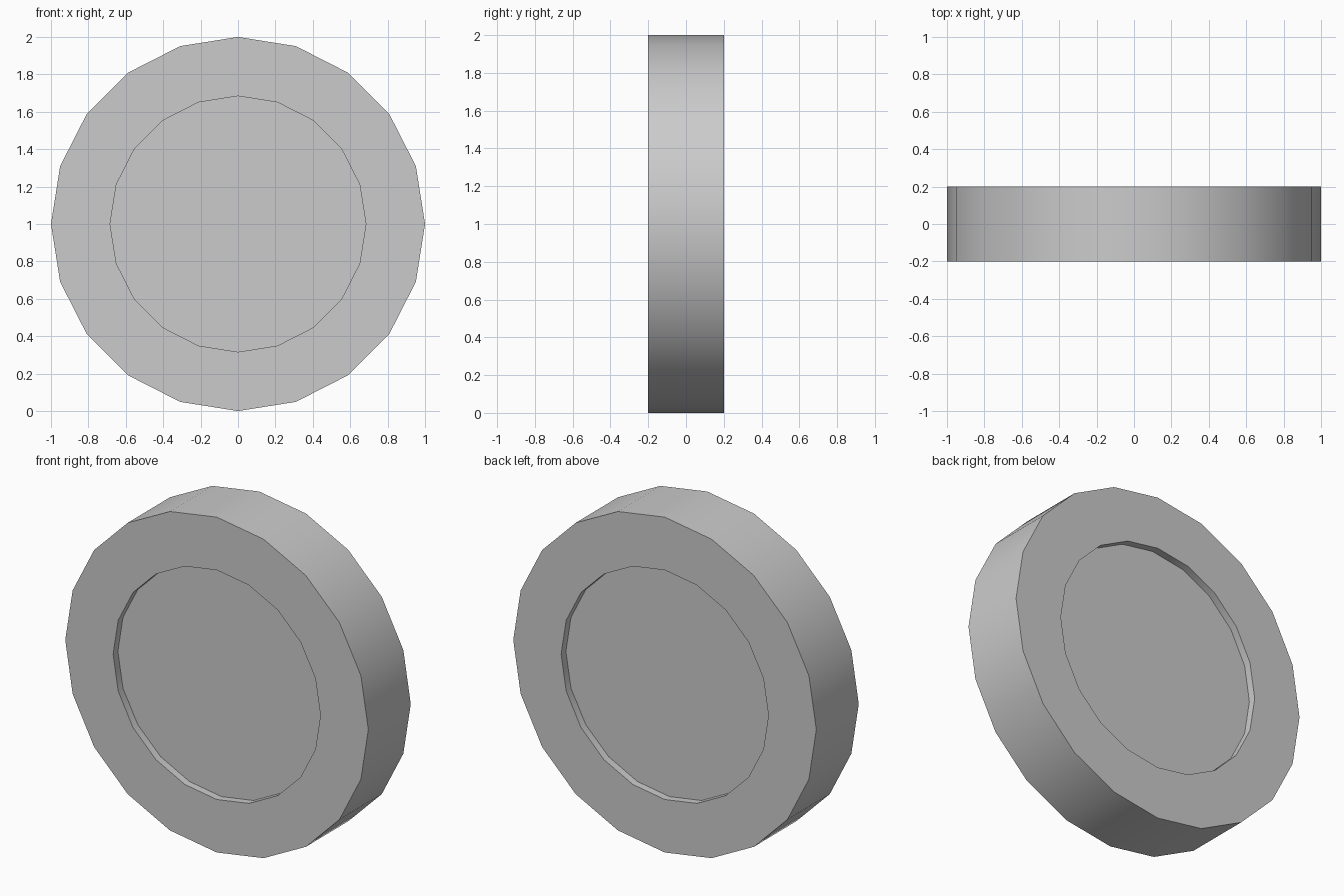
import bpy, bmesh
from math import radians, cos, pi
from mathutils import Matrix, Vector

if "Cube" in bpy.data.objects:
    bpy.data.objects.remove(bpy.data.objects["Cube"])

SIDES, RADIUS, WIDTH = 20, 1.0, 0.4
HUB_RADIUS, RECESS = 0.684, 0.045

bm = bmesh.new()

# Wheel body: 20-sided cylinder lying along y, with a vertex at the top
place = Matrix.Translation((0, 0, RADIUS)) @ Matrix.Rotation(radians(90), 4, 'X')
bmesh.ops.create_cone(bm, cap_ends=True, segments=SIDES, radius1=RADIUS,
                      radius2=RADIUS, depth=WIDTH, matrix=place)
bm.normal_update()

# Shallow round recess in both side faces
caps = [f for f in bm.faces if len(f.verts) == SIDES]
for cap in caps:
    inward = -cap.normal.copy()
    bmesh.ops.inset_region(bm, faces=[cap], use_even_offset=True,
                           thickness=(RADIUS - HUB_RADIUS) * cos(pi / SIDES))
    floor = bmesh.ops.extrude_discrete_faces(bm, faces=[cap])['faces'][0]
    bmesh.ops.translate(bm, verts=floor.verts[:], vec=inward * RECESS)

bmesh.ops.recalc_face_normals(bm, faces=bm.faces[:])
mesh = bpy.data.meshes.new("wheel")
bm.to_mesh(mesh)
bm.free()

wheel = bpy.data.objects.new("wheel", mesh)
bpy.context.collection.objects.link(wheel)
bpy.context.view_layer.objects.active = wheel
wheel.select_set(True)
bpy.ops.object.shade_smooth_by_angle(angle=radians(30))
